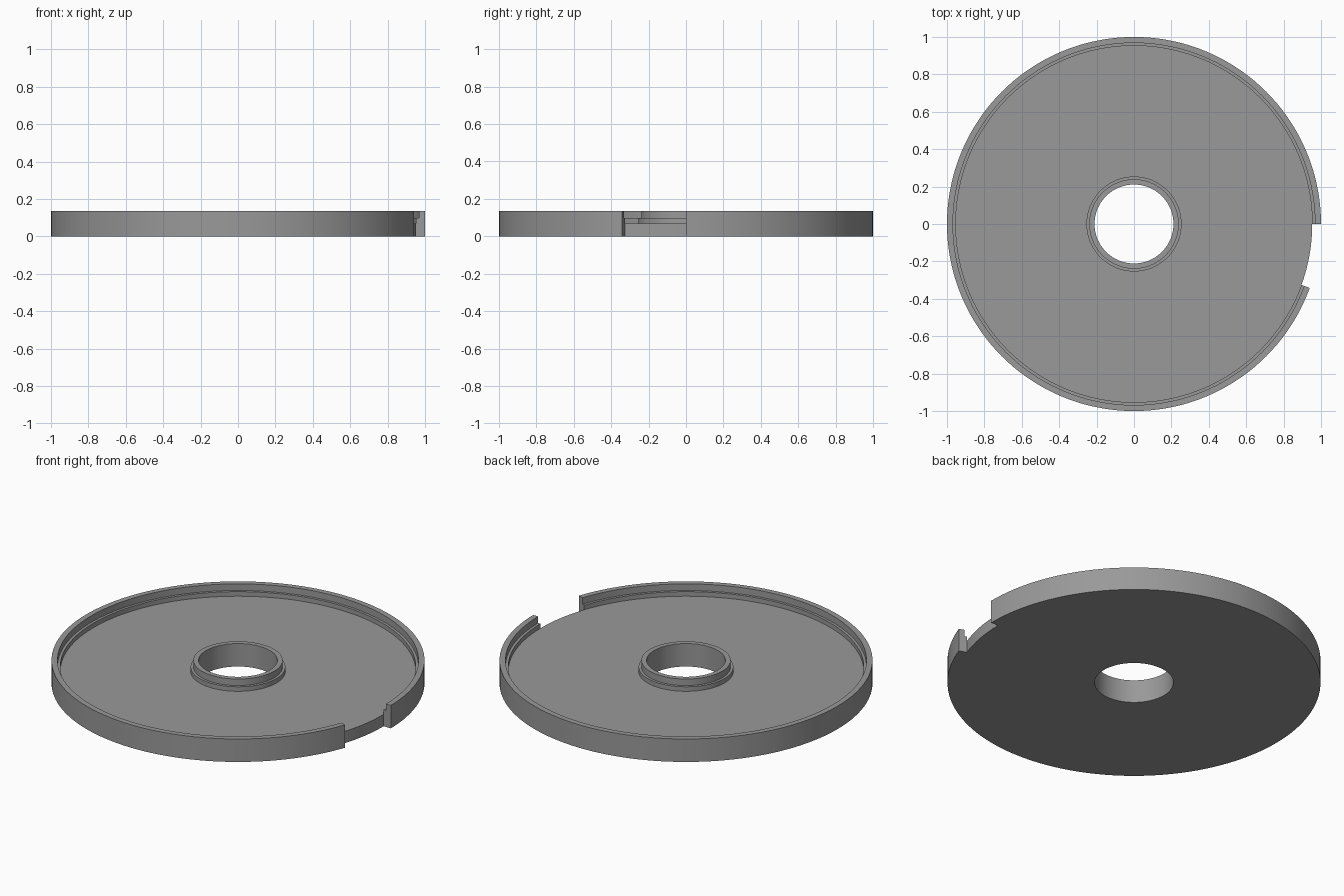
import bpy, bmesh, math

if "Cube" in bpy.data.objects:
    bpy.data.objects.remove(bpy.data.objects["Cube"])

SEGMENTS = 144            # 2.5 degrees each
RIM_SEGMENTS = 136        # rim runs from 0 to 340 degrees, leaving a notch
HEIGHT, STEP, FLOOR = 0.136, 0.097, 0.07

# Cross-section (radius, height): stepped hub, floor, stepped rim
hub = [(0.211, 0), (0.211, HEIGHT), (0.239, HEIGHT), (0.239, STEP),
       (0.254, STEP), (0.254, FLOOR)]
rim = [(0.953, FLOOR), (0.953, STEP), (0.968, STEP), (0.968, HEIGHT),
       (1.0, HEIGHT), (1.0, 0), (0.953, 0)]
profile = hub + rim
first, last = len(hub), len(profile) - 1      # inner top and bottom of rim

core_edges = [(i, i + 1) for i in range(first)] + [(last, 0)]
rim_edges = [(i, i + 1) for i in range(first, last)]
notch_edges = [(first, last)]

bm = bmesh.new()
rings = []
for s in range(SEGMENTS):
    a = math.tau * s / SEGMENTS
    rings.append([bm.verts.new((r * math.cos(a), r * math.sin(a), z))
                  for r, z in profile])

# Sweep the section, dropping the rim across the notch
for s in range(SEGMENTS):
    here, after = rings[s], rings[(s + 1) % SEGMENTS]
    edges = core_edges + (rim_edges if s < RIM_SEGMENTS else notch_edges)
    for i, j in edges:
        bm.faces.new((here[i], after[i], after[j], here[j]))

# Flat rim ends on both sides of the notch
for s in (0, RIM_SEGMENTS):
    bm.faces.new(rings[s][first:])

bmesh.ops.delete(bm, geom=[v for v in bm.verts if not v.link_faces], context='VERTS')
bmesh.ops.recalc_face_normals(bm, faces=bm.faces)
mesh = bpy.data.meshes.new("notched_tray")
bm.to_mesh(mesh)
bm.free()

grey = bpy.data.materials.new("mid_grey")
grey.diffuse_color = (0.32, 0.32, 0.32, 1)
grey.use_nodes = True
grey.node_tree.nodes["Principled BSDF"].inputs["Base Color"].default_value = grey.diffuse_color
mesh.materials.append(grey)

tray = bpy.data.objects.new("notched_tray", mesh)
bpy.context.collection.objects.link(tray)
bpy.context.view_layer.objects.active = tray
tray.select_set(True)
bpy.ops.object.shade_smooth_by_angle(angle=math.radians(30))
